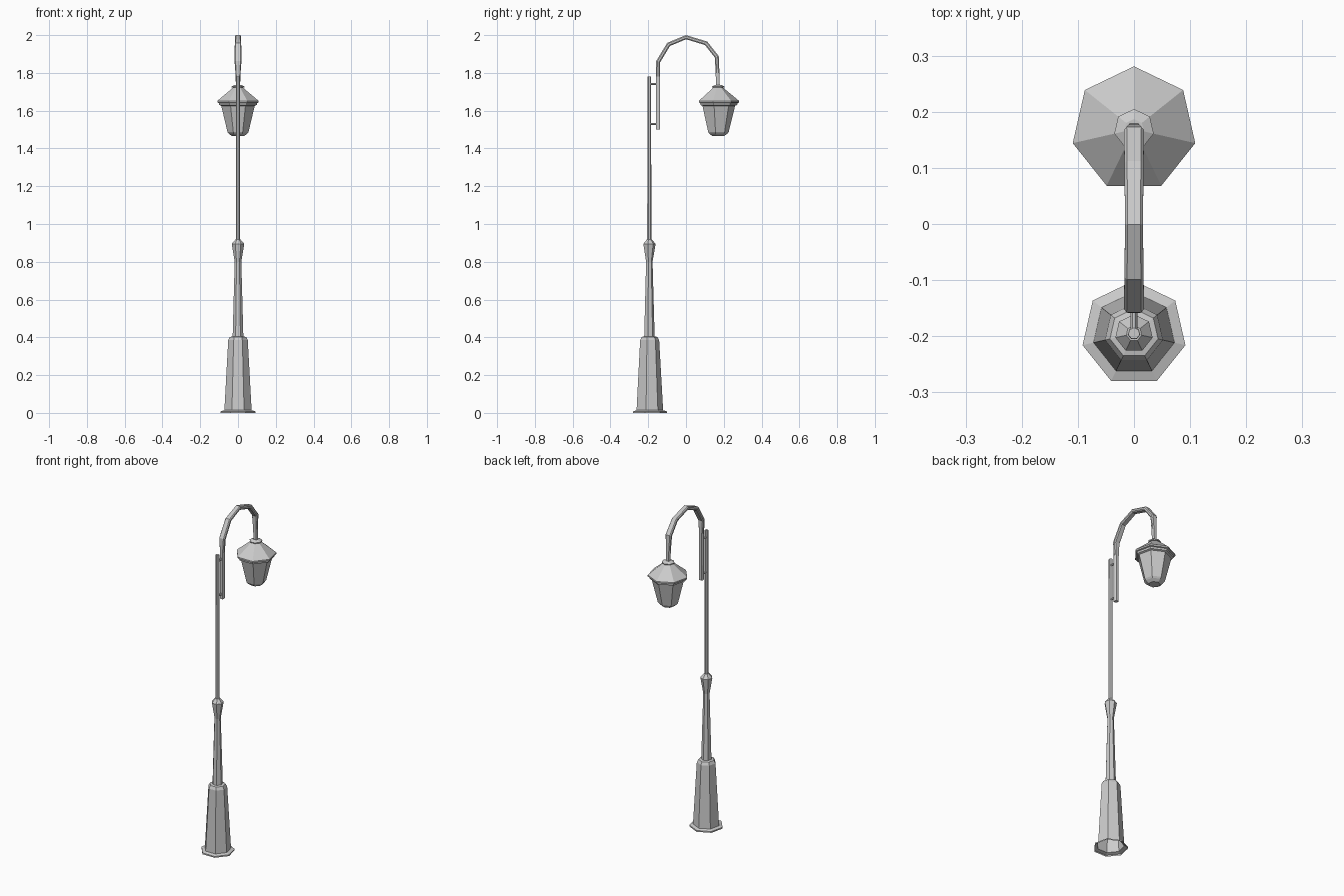
import bpy, bmesh, math
from mathutils import Vector

if "Cube" in bpy.data.objects:
    bpy.data.objects.remove(bpy.data.objects["Cube"])


def skin(name, rings, cap_start=True, cap_end=True):
    """Join a list of equal-length vertex rings into a flat-shaded skin."""
    bm = bmesh.new()
    vs = [[bm.verts.new(p) for p in ring] for ring in rings]
    n = len(vs[0])
    for a, b in zip(vs, vs[1:]):
        for i in range(n):
            j = (i + 1) % n
            bm.faces.new((a[i], a[j], b[j], b[i]))
    if cap_start:
        bm.faces.new(vs[0][::-1])
    if cap_end:
        bm.faces.new(vs[-1])
    bmesh.ops.recalc_face_normals(bm, faces=bm.faces)
    me = bpy.data.meshes.new(name)
    bm.to_mesh(me)
    bm.free()
    ob = bpy.data.objects.new(name, me)
    bpy.context.collection.objects.link(ob)
    return ob


def turned(name, y, profile, sides=7, **caps):
    """Low-poly turned part: profile of (radius, z), one corner towards +y."""
    rings = []
    for r, z in profile:
        rings.append([(r * math.sin(-2 * math.pi * i / sides),
                       y + r * math.cos(2 * math.pi * i / sides), z)
                      for i in range(sides)])
    return skin(name, rings, **caps)


POLE_Y, LAMP_Y, ARM_Y = -0.195, 0.169, -0.148

# Pedestal with foot flange, tapered plinth, column and flared collar (open below)
turned("pedestal", POLE_Y, [
    (0.094, 0.0), (0.094, 0.008), (0.074, 0.014), (0.053, 0.385),
    (0.044, 0.402), (0.029, 0.405), (0.018, 0.80), (0.034, 0.895),
    (0.014, 0.918)], cap_start=False)

# Slim upper pole
turned("pole", POLE_Y, [(0.0115, 0.90), (0.0105, 1.78)])

# Lantern: cap disc, roof, rim, tapered glass body
turned("lantern_cap", LAMP_Y, [(0.034, 1.722), (0.036, 1.728), (0.018, 1.736)])
turned("lantern_roof", LAMP_Y, [
    (0.094, 1.628), (0.100, 1.640), (0.112, 1.643), (0.112, 1.652), (0.022, 1.726)])
turned("lantern_body", LAMP_Y, [
    (0.104, 1.640), (0.102, 1.630), (0.091, 1.626), (0.057, 1.487),
    (0.050, 1.478), (0.032, 1.465)])

# Swan-neck arm: (y, z, half width in x, half thickness), chamfered section
path = [(ARM_Y, 1.50, 0.011, 0.011), (ARM_Y, 1.78, 0.012, 0.011),
        (ARM_Y + 0.001, 1.86, 0.018, 0.011), (-0.092, 1.951, 0.017, 0.011),
        (0.0, 1.989, 0.016, 0.011), (0.106, 1.957, 0.017, 0.011),
        (0.163, 1.885, 0.018, 0.011), (0.167, 1.80, 0.013, 0.010),
        (LAMP_Y, 1.725, 0.011, 0.010)]
section = [(1, .45), (.72, 1), (-.72, 1), (-1, .45),
           (-1, -.45), (-.72, -1), (.72, -1), (1, -.45)]
pts = [Vector((0, p[0], p[1])) for p in path]
rings = []
for k, (y, z, w, t) in enumerate(path):
    d_in = (pts[k] - pts[max(k - 1, 0)]).normalized()
    d_out = (pts[min(k + 1, len(pts) - 1)] - pts[k]).normalized()
    d = (d_in + d_out).normalized()
    normal = Vector((0, -d.z, d.y))
    rings.append([pts[k] + Vector((w * a, 0, 0)) + normal * (t * b) for a, b in section])
skin("arm", rings)

# Two small brackets tying the arm to the pole
for i, z in enumerate((1.53, 1.74)):
    ring = [(0.006 * math.cos(math.tau * s / 6), 0.006 * math.sin(math.tau * s / 6))
            for s in range(6)]
    skin(f"bracket_{i + 1}", [[(x, y, z + h) for x, h in ring] for y in (POLE_Y, ARM_Y)])
